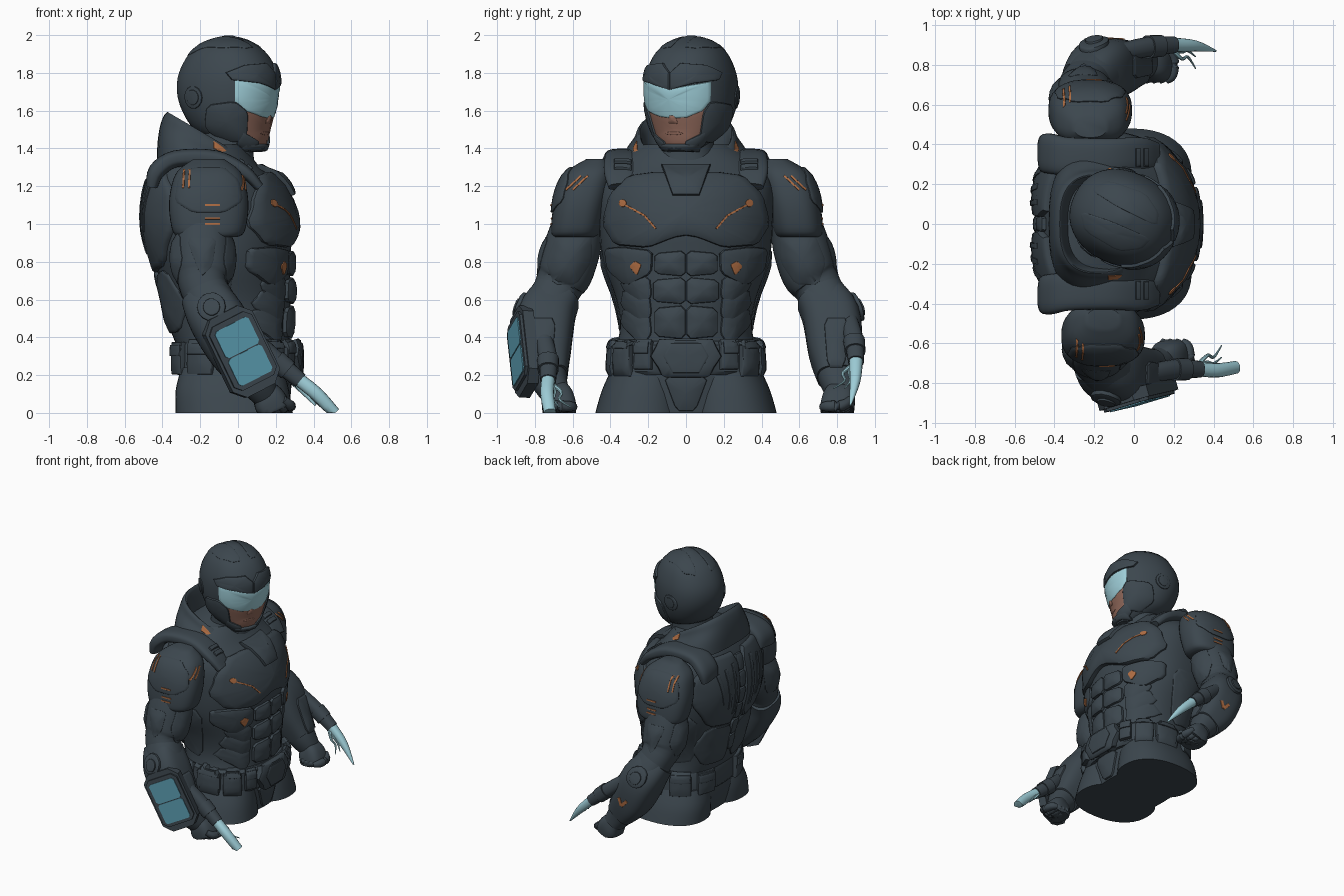
import bpy, bmesh, math
from mathutils import Vector, Matrix
from mathutils.bvhtree import BVHTree

if "Cube" in bpy.data.objects:
    bpy.data.objects.remove(bpy.data.objects["Cube"])


def material(name, r, g, b):
    m = bpy.data.materials.new(name)
    m.diffuse_color = (r, g, b, 1)
    m.use_nodes = True
    m.node_tree.nodes["Principled BSDF"].inputs["Base Color"].default_value = m.diffuse_color
    return m


SUIT = material("dark slate", .045, .062, .076)
GLOW = material("pale cyan", .34, .61, .68)
SCREEN = material("teal screen", .1, .32, .42)
ORANGE = material("burnt orange", .42, .15, .055)
SKIN = material("skin", .27, .135, .1)


def mesh(name, verts, faces, mat):
    me = bpy.data.meshes.new(name)
    me.from_pydata([(v[0], v[1], max(v[2], 0)) for v in verts], [], faces)
    bm = bmesh.new()
    bm.from_mesh(me)
    bmesh.ops.recalc_face_normals(bm, faces=bm.faces)
    bm.to_mesh(me)
    bm.free()
    me.materials.append(mat)
    o = bpy.data.objects.new(name, me)
    bpy.context.collection.objects.link(o)
    return o


def skin_rings(name, rings, mat):
    n = len(rings[0])
    faces = [(i * n + j, i * n + (j + 1) % n, (i + 1) * n + (j + 1) % n, (i + 1) * n + j)
             for i in range(len(rings) - 1) for j in range(n)]
    faces += [tuple(range(n)), tuple(range((len(rings) - 1) * n, len(rings) * n))]
    return mesh(name, [v for r in rings for v in r], faces, mat)


def loft(name, rows, mat, e=2.3, sub=4, flat=True, n=40, front=None):
    """Rows are (x, y, z, half_u, half_v, tilt); superellipse rings splined along the rows."""
    rows = [tuple(r) + (0,) * (6 - len(r)) for r in rows]
    pts = []
    for i in range(len(rows) - 1):
        q = [rows[max(i - 1, 0)], rows[i], rows[i + 1], rows[min(i + 2, len(rows) - 1)]]
        for k in range(sub):
            t = k / sub
            pts.append([.5 * (2 * b + (c - a) * t + (2 * a - 5 * b + 4 * c - d) * t * t
                              + (3 * b - a - 3 * c + d) * t ** 3) for a, b, c, d in zip(*q)])
    pts.append(rows[-1])
    rings = []
    for i, p in enumerate(pts):
        u, v = Vector((1, 0, p[5])), Vector((0, 1, 0))
        if not flat:
            t = (Vector(pts[min(i + 1, len(pts) - 1)][:3]) - Vector(pts[max(i - 1, 0)][:3])).normalized()
            v = (v - t * v.dot(t)).normalized()
            u = v.cross(t)
        ring = []
        for j in range(n):
            c, s = math.cos(math.tau * j / n), math.sin(math.tau * j / n)
            f = 2 / (front if front and c > 0 else e)
            ring.append(Vector(p[:3]) + u * math.copysign(abs(c) ** f, c) * p[3]
                        + v * math.copysign(abs(s) ** f, s) * p[4])
        rings.append(ring)
    return skin_rings(name, rings, mat)


def body(name, rows, cy=0, e=2.4, front=None):
    """Upright loft from rows of (z, back x, front x, half width)."""
    return loft(name, [((a + b) / 2, cy, z, (b - a) / 2, w) for z, a, b, w in rows], SUIT, e, front=front)


def surf(*objs):
    vs, fs = [], []
    for o in objs:
        k = len(vs)
        vs += [v.co.copy() for v in o.data.vertices]
        fs += [[k + i for i in p.vertices] for p in o.data.polygons]
    return BVHTree.FromPolygons(vs, fs)


AX = {'x+': (1, 0, 0), 'x-': (-1, 0, 0), 'y+': (0, 1, 0), 'y-': (0, -1, 0), 'z+': (0, 0, 1)}


def plate(name, tree, kind, pts, mat=SUIT, h=.02, bulge=.01, soft=1, k=4):
    """Raised plate: an outline projected on a surface along an axis, or radially (degrees, z)."""
    for _ in range(soft):
        pts = [(a[0] + (b[0] - a[0]) * f, a[1] + (b[1] - a[1]) * f)
               for a, b in zip(pts, pts[1:] + pts[:1]) for f in (.14, .86)]
    pts = [(a[0] + (b[0] - a[0]) * i / k, a[1] + (b[1] - a[1]) * i / k)
           for a, b in zip(pts, pts[1:] + pts[:1]) for i in range(k)]
    mu, mv = sum(p[0] for p in pts) / len(pts), sum(p[1] for p in pts) / len(pts)

    def cast(u, v, off):
        if isinstance(kind, tuple):
            d, o = Vector((math.cos(math.radians(u)), math.sin(math.radians(u)), 0)), Vector((*kind, v))
        else:
            d = Vector(AX[kind])
            o = Vector({'x': (0, u, v), 'y': (u, 0, v), 'z': (u, v, 0)}[kind[0]])
        hit, nor, _, _ = tree.ray_cast(o + d * 3, -d)
        if hit is None:
            hit, nor = tree.find_nearest(o + d * .3)[:2]
        if nor.dot(d) < 0:
            nor = -nor
        return hit + (nor + d * .7).normalized() * off

    prof = [(1, -.015), (1, h * .5), (.965, h * .9), (.9, h), (.65, h + bulge * .6), (.3, h + bulge * .9), (.02, h + bulge)]
    return skin_rings(name, [[cast(mu + (u - mu) * s, mv + (v - mv) * s, o) for u, v in pts] for s, o in prof], mat)


def strip(name, tree, kind, p, q, w=.008, mat=ORANGE, h=.005):
    d = Vector((q[0] - p[0], q[1] - p[1])).normalized() * w
    plate(name, tree, kind, [(p[0] - d.y, p[1] + d.x), (q[0] - d.y, q[1] + d.x),
                             (q[0] + d.y, q[1] - d.x), (p[0] + d.y, p[1] - d.x)], mat, h, 0, 0)


def disc(name, tree, kind, c, r, mat=ORANGE, h=.006):
    pts = [(c[0] + r * math.cos(math.tau * i / 14), c[1] + r * math.sin(math.tau * i / 14)) for i in range(14)]
    return plate(name, tree, kind, pts, mat, h, 0, 0, 1)


def mir(pts, s):
    return [(s * a, b) for a, b in pts]


# torso, thighs, neck and collar
torso = body("torso", [(0, -.28, .24, .42), (.15, -.31, .26, .41), (.3, -.31, .27, .38), (.45, -.36, .27, .35),
                       (.6, -.39, .28, .37), (.8, -.44, .275, .44), (1, -.485, .285, .46), (1.2, -.465, .21, .46),
                       (1.32, -.42, .1, .38), (1.42, -.36, .03, .24)], e=2.6, front=2.1)
T = surf(torso)
thighs = [loft("thigh", [(-.02, s * .24, 0, .31, .24), (-.03, s * .225, .12, .3, .22), (-.03, s * .2, .24, .27, .19)], SUIT) for s in (1, -1)]
body("neck", [(1.25, -.25, .1, .17), (1.4, -.2, .08, .15), (1.52, -.18, .1, .15)])
collar = loft("collar", [(-.15, 0, 1.27, .28, .37, -.25), (-.16, 0, 1.36, .265, .33, -.3), (-.17, 0, 1.42, .24, .28, -.45),
                         (-.175, 0, 1.465, .21, .26, -.56), (-.175, 0, 1.465, .185, .235, -.56),
                         (-.15, 0, 1.29, .17, .2, -.3)], SUIT, 2.7)
# chest, throat guard and abdomen
chest = plate("chest_plate", T, 'x+', [(0, 1.25), (.15, 1.27), (.3, 1.25), (.4, 1.15), (.435, 1.0), (.37, .89), (.2, .875), (.06, .93),
              (0, .94), (-.06, .93), (-.2, .875), (-.37, .89), (-.435, 1.0), (-.4, 1.15), (-.3, 1.25), (-.15, 1.27)], h=.035, bulge=.015)
C = surf(chest, torso)
plate("throat_guard", C, 'x+', [(-.13, 1.31), (.13, 1.31), (.07, 1.15), (-.07, 1.15)], h=.025, soft=0)
for s in (1, -1):
    for i, (z0, z1, w) in enumerate([(.722, .86, .165), (.575, .718, .172), (.39, .57, .165)]):
        plate(f"abdomen_{i}", T, 'x+', mir([(.002, z0), (w, z0 + .015), (w, z1 - .015), (.002, z1)], s), h=.02, bulge=.018)
    rib = plate("rib_plate", T, 'x+', mir([(.175, .86), (.34, .88), (.425, .87), (.41, .76), (.31, .67), (.18, .74)], s), h=.025)
    for i in range(3):
        z = .68 - i * .1
        plate(f"oblique_{i}", T, 'x+', mir([(.18, z - .06), (.19, z + .035), (.33, z + .075), (.345, z - .01), (.23, z - .13)], s), h=.012, bulge=.012)
    plate("flank", T, (-.1, 0), mir([(78, .85), (125, .87), (122, .48), (85, .43)], s), h=.01, bulge=.015)
    # orange chest marks
    disc("chest_light", C, 'x+', (s * .335, 1.11), .02)
    strip("chest_line_upper", C, 'x+', (s * .33, 1.105), (s * .22, 1.045), .005)
    strip("chest_line_lower", C, 'x+', (s * .22, 1.045), (s * .16, .975), .005)
    plate("rib_light", surf(rib, torso), 'x+', mir([(.235, .785), (.27, .805), (.3, .775), (.26, .725)], s), ORANGE, .006, 0)
    # back shells, ribs and lower back
    shell = plate("back_shell", T, 'x-', mir([(.03, 1.3), (.28, 1.31), (.41, 1.18), (.41, .98), (.29, .78), (.05, .74)], s), h=.03, bulge=.012)
    for i in range(3):
        strip(f"back_rib_{i}", surf(shell), 'x-', (s * (.11 + i * .08), 1.24 - i * .02), (s * (.1 + i * .06), .84 + i * .06), .014, SUIT, .006)
    plate("lower_back", T, 'x-', mir([(.03, .72), (.28, .76), (.32, .58), (.24, .43), (.03, .42)], s), h=.015, bulge=.02)
    # shoulder strap with buckle clips
    strap = loft("shoulder_strap", [(-.455, s * .35, 1.2, .03, .09), (-.43, s * .355, 1.28, .045, .1), (-.33, s * .34, 1.345, .045, .095),
                 (-.12, s * .34, 1.345, .045, .09), (.03, s * .35, 1.28, .035, .085), (.11, s * .34, 1.2, .025, .07)], SUIT, 3, flat=False)
    S = surf(strap)
    for i in range(2):
        strip(f"strap_clip_{i}", S, 'z+', (.02 + i * .04, s * .29), (.02 + i * .04, s * .38), .012, SUIT, .012)
    strip("collar_light", surf(collar, strap), 'z+', (-.13, s * .27), (-.06, s * .265), .01)
for i in range(6):
    z = .5 + i * .13
    plate(f"spine_{i}", T, 'x-', [(-.03, z), (.03, z), (.04, z + .12), (-.04, z + .12)], h=.02, bulge=.005)
plate("crotch_guard", surf(torso, *thighs), 'x+', [(-.12, .2), (.12, .2), (.05, .01), (-.05, .01)], h=.015)

# belt, pouches and buckle
belt = loft("belt", [(-.02, 0, .2, .3, .38), (-.02, 0, .22, .315, .395), (-.02, 0, .36, .315, .385), (-.025, 0, .38, .3, .365)], SUIT, 2.5, 1)
W = surf(belt)
for s in (1, -1):
    for i, (a0, a1, z0, z1) in enumerate([(31, 45, .23, .385), (49, 68, .2, .41), (71, 98, .19, .41), (106, 128, .21, .38), (135, 158, .21, .37)]):
        p = plate(f"pouch_{i}", W, (-.02, 0), [(s * a0, z0), (s * a1, z0), (s * a1, z1), (s * a0, z1)], h=.03, bulge=.005, soft=0)
        plate(f"pouch_flap_{i}", surf(p), (-.02, 0), [(s * (a0 + 1), z1 - .07), (s * (a1 - 1), z1 - .07), (s * (a1 - 1), z1 - .01), (s * (a0 + 1), z1 - .01)], h=.008, bulge=0, soft=0)
buckle = plate("buckle", W, 'x+', [(-.185, .3), (-.13, .4), (.13, .4), (.185, .3), (.11, .18), (-.11, .18)], h=.045, bulge=.002, soft=0)
plate("buckle_centre", surf(buckle), 'x+', [(-.12, .3), (-.08, .37), (.08, .37), (.12, .3), (.07, .21), (-.07, .21)], h=.008, bulge=0, soft=0)

# helmet, built facing +x and then turned
before = set(bpy.data.objects)
head = body("helmet", [(1.38, .02, .14, .07), (1.43, -.09, .16, .13), (1.5, -.22, .17, .19), (1.6, -.29, .195, .225), (1.7, -.32, .215, .235),
                       (1.8, -.31, .215, .225), (1.9, -.255, .16, .185), (1.96, -.18, .08, .12), (1.997, -.07, -.02, .02)], .03, 2.2)
H, HC = surf(head), (-.04, .03)
plate("visor", H, HC, [(-58, 1.65), (-58, 1.765), (-30, 1.75), (0, 1.715), (30, 1.74), (50, 1.755), (50, 1.65), (40, 1.6), (20, 1.565), (0, 1.56), (-20, 1.57), (-45, 1.6)], GLOW, .01, .003, 0)
plate("face", H, HC, [(-44, 1.47), (-46, 1.62), (44, 1.62), (40, 1.47), (25, 1.42), (-25, 1.42)], SKIN, .004, .003, 0)
plate("nose", H, HC, [(-8, 1.53), (-4, 1.58), (4, 1.58), (8, 1.53)], SKIN, .009, .008)
plate("mouth", H, HC, [(-16, 1.478), (-9, 1.488), (9, 1.488), (16, 1.478), (0, 1.47)], SKIN, .008, .002)
for s in (1, -1):
    K = 'y+' if s > 0 else 'y-'
    plate("brow", H, HC, mir([(0, 1.71), (28, 1.745), (62, 1.762), (70, 1.8), (45, 1.84), (12, 1.85), (0, 1.8)], s), h=.016, bulge=0, soft=0)
    plate("chin_tab", H, HC, mir([(18, 1.44), (46, 1.49), (52, 1.43), (35, 1.39), (12, 1.39)], s), h=.015, bulge=.003, soft=0)
    plate("jaw_guard", H, HC, mir([(38, 1.44), (41, 1.595), (58 if s < 0 else 50, 1.65), (95, 1.63), (105, 1.5), (75, 1.43)], s), h=.014, bulge=.004)
    ear = disc("ear_disc", H, K, (-.15, 1.67), .06, SUIT, .007)
    disc("ear_cap", surf(ear), K, (-.15, 1.67), .04, SUIT, .004)
    plate("crown_panel", H, 'z+', [(-.26, s * .06 + .03), (-.2, s * .14 + .03), (0, s * .16 + .03), (.1, s * .1 + .03), (.12, s * .035 + .03), (-.1, s * .04 + .03)], h=.004, bulge=.001)
plate("chin_guard", H, HC, [(-40, 1.425), (40, 1.425), (45, 1.39), (-45, 1.39)], h=.018, bulge=.003, soft=0)
turn = Matrix.Translation((-.045, .025, 0)) @ Matrix.Rotation(math.radians(-25), 4, 'Z') @ Matrix.Translation((.04, -.03, 0))
for o in set(bpy.data.objects) - before:
    o.data.transform(turn)

# arms
FORE = {-1: [(-.18, .68, .66), (-.11, .74, .5), (-.01, .75, .32), (.08, .73, .19), (.14, .69, .1)],
        1: [(-.24, .7, .66), (-.17, .77, .5), (-.09, .79, .32), (0, .8, .19), (.06, .82, .1)]}
EMIT = {-1: [(.05, .76, .42), (.2, .73, .28), (.33, .73, .17), (.51, .72, 0)],
        1: [(-.08, .86, .5), (.07, .89, .38), (.2, .9, .27), (.41, .87, .04)]}
for s in (1, -1):
    dx, dy, K = (-.06, .01, 'y+') if s > 0 else (.005, 0, 'y-')

    def limb(name, pts, radii, mat=SUIT, **kw):
        return loft(name, [(x, s * y, z, r, r) for (x, y, z), r in zip(pts, radii)], mat, flat=False, **kw)

    arm = limb("upper_arm", [(-.18 + dx, .46, 1.2), (-.18 + dx, .555 + dy, 1.03), (-.19 + dx, .6 + dy, .88),
                             (-.19 + dx, .64 + dy, .74), FORE[s][0], FORE[s][1]], [.14, .135, .15, .145, .125, .12])
    A = surf(arm)
    plate("biceps", A, 'x+', mir([(.5, .95), (.68, .95), (.74, .8), (.7, .68), (.58, .68), (.5, .8)], s), h=.006, bulge=.022)
    plate("triceps", A, 'x-', mir([(.5, .95), (.68, .95), (.74, .8), (.68, .68), (.56, .7)], s), h=.006, bulge=.022)
    plate("outer_arm", A, K, [(-.28 + dx, .93), (-.12 + dx, .93), (-.14 + dx, .78), (-.2 + dx, .72)], h=.004, bulge=.012)
    # layered shoulder guard with slashes
    pad = loft("shoulder_guard", [(-.16 + dx, s * (y + dy), z, a, b) for y, z, a, b in
               [(.59, .93, .15, .11), (.585, .96, .19, .13), (.565, 1.08, .21, .14), (.54, 1.19, .2, .14), (.51, 1.28, .165, .12), (.475, 1.345, .08, .05)]], SUIT, 2.6)
    cap = plate("shoulder_cap", surf(pad), K, [(-.34 + dx, 1.12), (-.32 + dx, 1.24), (-.24 + dx, 1.3), (-.08 + dx, 1.3), (.0 + dx, 1.23), (.02 + dx, 1.12), (-.08 + dx, 1.06), (-.24 + dx, 1.06)], h=.01, bulge=.003)
    P = surf(pad, cap)
    for x in (-.295, -.265):
        strip("shoulder_slash", P, K, (x + dx, 1.19), (x + dx + .005, 1.29), .005)
    for z in (1.0, 1.03, 1.1):
        strip("shoulder_bar", P, K, (-.18 + dx, z), (-.1 + dx, z), .005)
    for d in (0, .035):
        strip("shoulder_front_slash", P, 'x+', (s * (.52 + d), 1.255), (s * (.6 + d), 1.18), .005)
    # forearm, bracer and elbow joint
    F = FORE[s]
    fore = limb("forearm", F, [.12, .145, .13, .1, .075])
    bracer = limb("bracer", [F[0][:2] + (.62,), F[1], F[2], F[3]], [.125, .152, .14, .105], e=3)
    G = surf(bracer, fore)
    joint = disc("elbow_disc", G, K, (F[1][0] - .03, .56), .075, SUIT, .02)
    disc("elbow_cap", surf(joint), K, (F[1][0] - .03, .56), .045, SUIT, .01)
    plate("forearm_ridge", G, 'x+', mir([(F[2][1] - .06, .5), (F[2][1] + .07, .5), (F[2][1] + .05, .24), (F[2][1] - .04, .24)], s), h=.012)
    # fist
    hx, hy, hz = F[4]
    limb("fist", [(hx - .02, hy, .13), (hx + .02, hy - .01, .08), (hx + .05, hy - .02, .02), (hx + .06, hy - .02, 0)], [.06, .085, .09, .08], e=3)
    for i in range(4):
        fx = hx + .1 - i * .035
        limb(f"finger_{i}", [(fx, hy + .05, .07 - i * .012), (fx + .035, hy + .01, .04 - i * .012), (fx + .03, hy - .07, .035), (fx, hy - .1, .03)], [.02, .028, .028, .018], n=12)
    # emitter and energy blade
    E = EMIT[s]
    limb("emitter", E[:3], [.045, .05, .042], n=20)
    limb("emitter_ring", [E[1], tuple((a + b) / 2 for a, b in zip(E[1], E[2]))], [.058, .055], n=20, sub=1)
    mid = tuple(a * .5 + b * .5 + c for a, b, c in zip(E[2], E[3], (0, .01, .012)))
    limb("energy_blade", [E[2], mid, E[3]], [.036, .036, .032] if s < 0 else [.036, .028, .005], GLOW, n=16)
    x, y, z = E[2]
    for i in (1, 2):
        limb(f"energy_wisp_{i}", [(x - .01, y - .02, z - .02), (x + .04, y - .035 * i, z - .06), (x + .07, y - .03 * i, z - .1), (x + .11, y - .06 * i, z - .14)], [.014, .009, .007, .003], GLOW, n=8)

# wrist console on one arm, orange chevron on the other
long, wide = Vector((.13, .03, -.27)).normalized(), Vector((.2, .06, .09))
wide = (wide - long * wide.dot(long)).normalized()
out = wide.cross(long)
out = out if out.y < 0 else -out


def console(name, u0, u1, w, cut, d0, d1, mat):
    o = Vector((.025, -.885, .325))
    pts = [(u0 + cut, -w), (u1 - cut, -w), (u1, -w + cut), (u1, w - cut), (u1 - cut, w), (u0 + cut, w), (u0, w - cut), (u0, -w + cut)]
    skin_rings(name, [[o + long * u + wide * v + out * d for u, v in pts] for d in (d0, d1)], mat)


console("console_base", -.23, .23, .145, .06, -.06, .0, SUIT)
console("console_frame", -.19, .185, .13, .035, 0, .015, SUIT)
console("screen_upper", -.16, -.003, .103, .015, .01, .021, SCREEN)
console("screen_lower", .003, .16, .103, .015, .01, .021, SCREEN)
L = surf(bpy.data.objects["bracer"])
strip("forearm_mark_a", L, 'y+', (-.13, .36), (-.08, .31), .012)
strip("forearm_mark_b", L, 'y+', (-.08, .31), (-.06, .37), .012)

bpy.ops.object.select_all(action='SELECT')
bpy.context.view_layer.objects.active = torso
bpy.ops.object.shade_smooth_by_angle(angle=math.radians(38))
